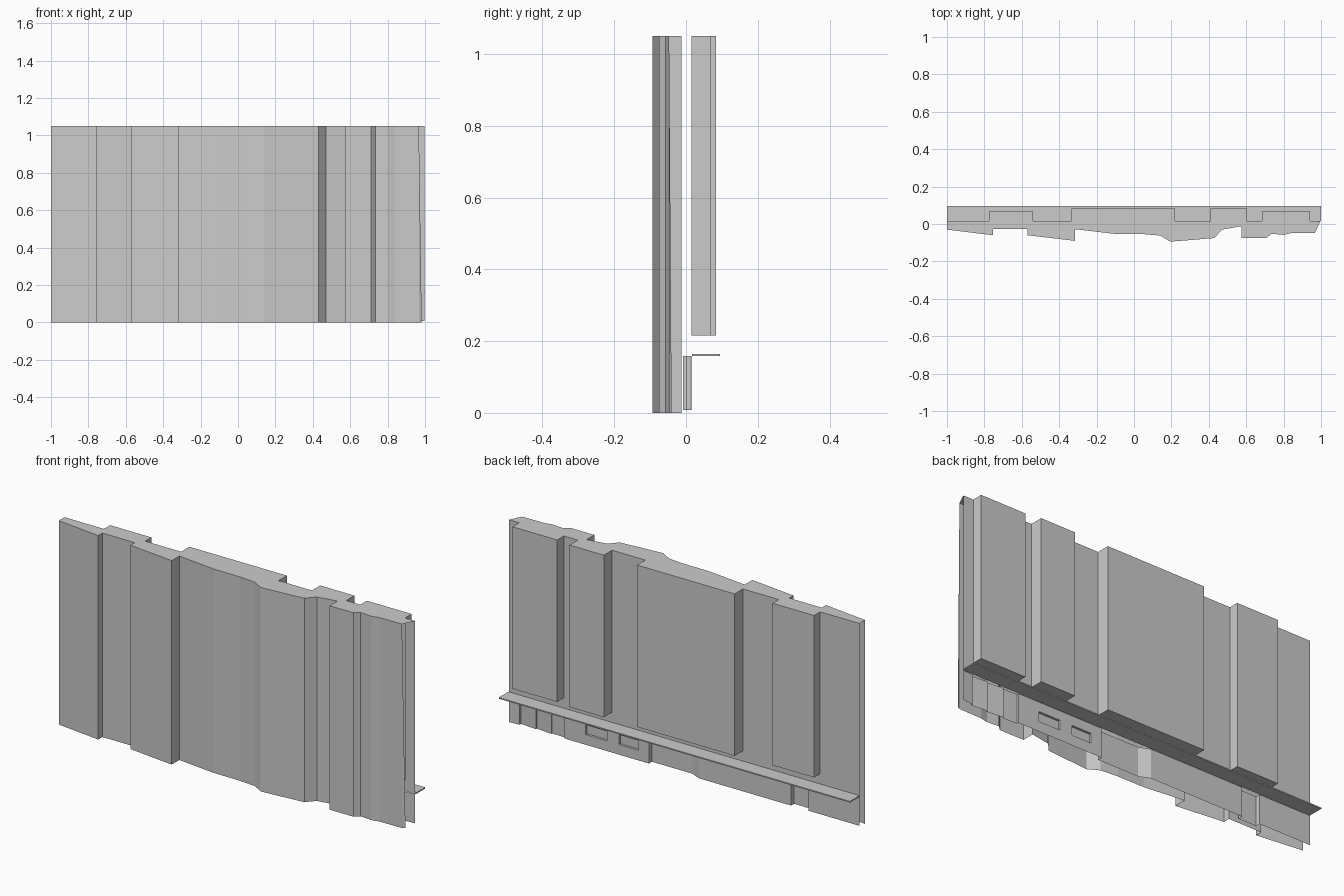
import bpy, bmesh

if "Cube" in bpy.data.objects:
    bpy.data.objects.remove(bpy.data.objects["Cube"])

TOP = 1.05
BACK = 0.016


def finish(name, bm):
    bmesh.ops.remove_doubles(bm, verts=bm.verts, dist=0.0001)
    mesh = bpy.data.meshes.new(name)
    bm.to_mesh(mesh)
    bm.free()
    ob = bpy.data.objects.new(name, mesh)
    bpy.context.collection.objects.link(ob)
    return ob


def curtain(bm, path, z0, z1):
    """Vertical open sheet following a plan path."""
    lo = [bm.verts.new((x, y, z0)) for x, y in path]
    hi = [bm.verts.new((x, y, z1)) for x, y in path]
    for i in range(len(path) - 1):
        bm.faces.new((lo[i], lo[i + 1], hi[i + 1], hi[i]))


def relief(bm, xs, zs, blocks):
    """Back-facing gridded panel; blocks maps (column, row) to a push along y."""
    grid = [[bm.verts.new((x, BACK, z)) for z in zs] for x in xs]
    cells = {}
    for i in range(len(xs) - 1):
        for j in range(len(zs) - 1):
            cells[i, j] = bm.faces.new((grid[i][j], grid[i][j + 1],
                                        grid[i + 1][j + 1], grid[i + 1][j]))
    for key, depth in blocks.items():
        out = bmesh.ops.extrude_discrete_faces(bm, faces=[cells[key]])["faces"]
        bmesh.ops.translate(bm, verts=list({v for f in out for v in f.verts}),
                            vec=(0, depth, 0))


# Folded front wall
front = [(-1, -0.03), (-0.755, -0.06), (-0.755, -0.026), (-0.57, -0.026),
         (-0.57, -0.06), (-0.315, -0.09), (-0.315, -0.028), (-0.1, -0.053),
         (0.05, -0.054), (0.14, -0.062), (0.195, -0.094), (0.3, -0.086),
         (0.43, -0.075), (0.47, -0.03), (0.575, -0.012), (0.575, -0.075),
         (0.71, -0.075), (0.735, -0.052), (0.80, -0.058), (0.84, -0.049),
         (0.967, -0.047)]
bm = bmesh.new()
curtain(bm, front, 0, TOP)
# Tapering sliver at the right-hand end
bm.faces.new([bm.verts.new(p) for p in
              ((0.967, -0.047, 0), (0.982, -0.04, 0), (0.967, -0.047, TOP))])
finish("front_wall", bm)

# Flat top between the front and back walls
bm = bmesh.new()
bm.faces.new([bm.verts.new((x, y, TOP))
              for x, y in front + [(0.997, BACK), (-1, BACK)]])
finish("top_cap", bm)

# Back wall with four raised bays
bm = bmesh.new()
relief(bm, [-1, -0.775, -0.54, -0.335, 0.22, 0.41, 0.605, 0.685, 0.94, 0.997],
       [0.163, 0.216, TOP],
       {(1, 1): 0.05, (3, 1): 0.067, (5, 1): 0.067, (7, 1): 0.054})
finish("back_wall", bm)

# Thin projecting ledge
bm = bmesh.new()
bmesh.ops.create_cube(bm, size=1)
bmesh.ops.scale(bm, verts=bm.verts, vec=(2, 0.078, 0.006))
bmesh.ops.translate(bm, verts=bm.verts, vec=(0, 0.056, 0.161))
finish("back_ledge", bm)

# Stepped lower storey: plain part, windowed part, stepped end
Z0, Z1 = 0.008, 0.158
bm = bmesh.new()
curtain(bm, [(0.997, BACK), (0.94, 0.012), (0.94, 0.0), (0.85, 0.008),
             (0.85, 0.0), (0.76, 0.01), (0.76, 0.003), (0.68, 0.006),
             (0.68, BACK)], Z0, Z1)
curtain(bm, [(0.2, BACK), (0.2, -0.008), (-0.03, -0.008), (-0.085, BACK),
             (-0.61, BACK), (-0.61, -0.008), (-0.71, -0.008), (-0.71, BACK),
             (-1, BACK)], Z0, Z1)
relief(bm, [0.2, 0.26, 0.37, 0.44, 0.56, 0.68], [Z0, 0.06, 0.11, Z1],
       {(1, 1): -0.012, (3, 1): -0.012})
finish("lower_storey", bm)
